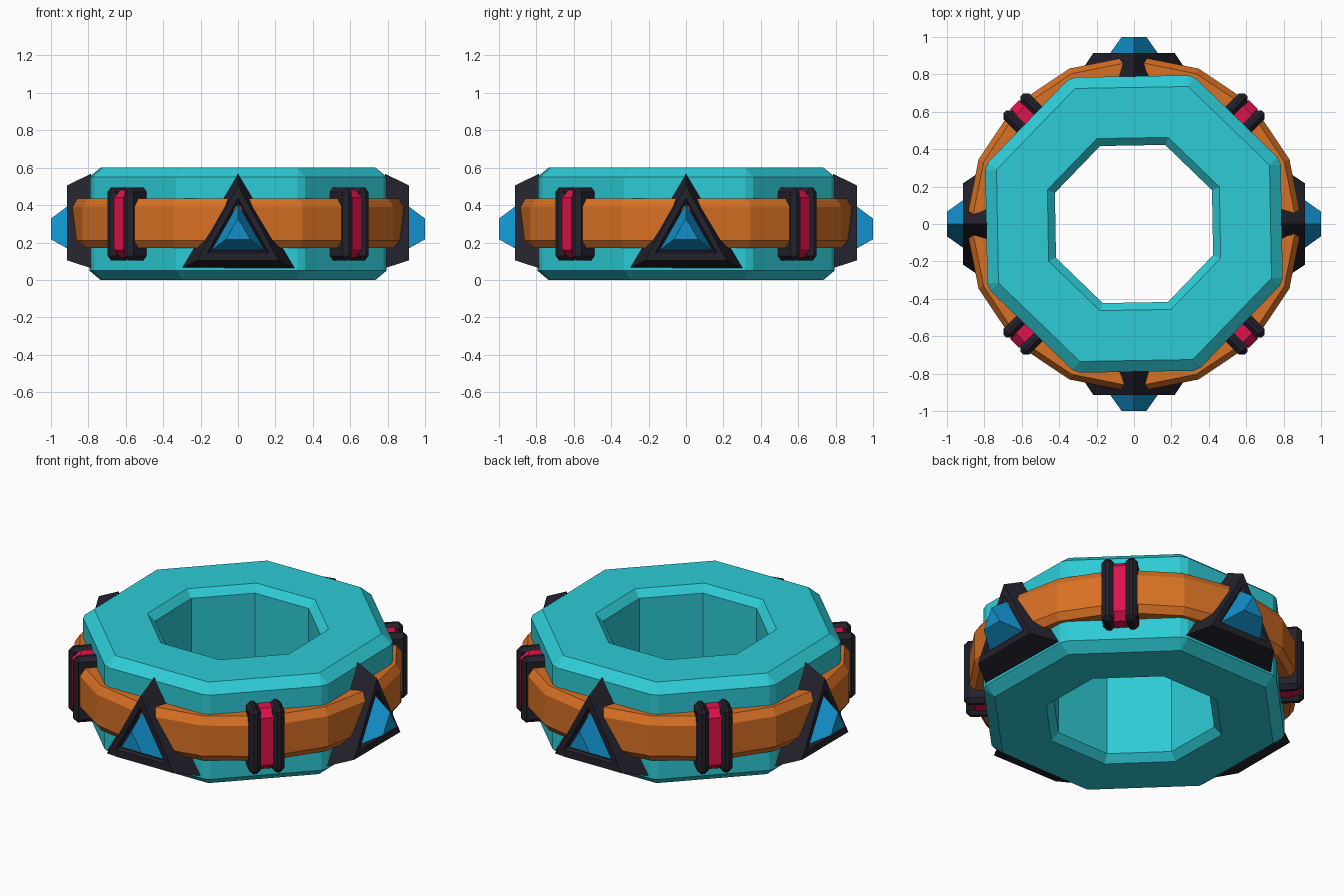
import bpy, bmesh, math
from mathutils import Vector, Matrix

if "Cube" in bpy.data.objects:
    bpy.data.objects.remove(bpy.data.objects["Cube"])


def material(name, rgb):
    m = bpy.data.materials.new(name)
    m.diffuse_color = (*rgb, 1)
    m.use_nodes = True
    m.node_tree.nodes["Principled BSDF"].inputs["Base Color"].default_value = m.diffuse_color
    return m


TEAL = material("teal", (0.027, 0.60, 0.67))
ORANGE = material("orange", (0.69, 0.165, 0.018))
DARK = material("charcoal", (0.017, 0.016, 0.026))
RED = material("crimson", (0.73, 0.006, 0.07))
BLUE = material("blue", (0.006, 0.28, 0.60))


def finish(bm, name, mat, turn=0):
    bmesh.ops.remove_doubles(bm, verts=bm.verts, dist=1e-4)
    bmesh.ops.recalc_face_normals(bm, faces=bm.faces)
    bm.transform(Matrix.Rotation(turn, 4, 'Z'))
    me = bpy.data.meshes.new(name)
    bm.to_mesh(me)
    bm.free()
    me.materials.append(mat)
    ob = bpy.data.objects.new(name, me)
    bpy.context.collection.objects.link(ob)
    return ob


def loft(name, rings, mat, turn=0, wrap=False):
    """Skin a series of equal-length point rings; wrap makes a tube, otherwise cap the ends."""
    bm = bmesh.new()
    vs = [[bm.verts.new(p) for p in ring] for ring in rings]
    n = len(vs[0])
    pairs = list(zip(vs, vs[1:])) + ([(vs[-1], vs[0])] if wrap else [])
    for a, b in pairs:
        for i in range(n):
            j = (i + 1) % n
            bm.faces.new((a[i], a[j], b[j], b[i]))
    if not wrap:
        bm.faces.new(vs[0])
        bm.faces.new(vs[-1])
    return finish(bm, name, mat, turn)


def octagon(apothem, z, cut=0):
    """Octagon with each corner split in two, cut back along the sides."""
    half = apothem * math.tan(math.pi / 8) - cut
    pts = []
    for k in range(8):
        rot = Matrix.Rotation(k * math.pi / 4, 3, 'Z')
        pts += [rot @ Vector((apothem, s * half, z)) for s in (-1, 1)]
    return pts


def circle16(r, z):
    return [(r * math.cos(k * math.pi / 8), r * math.sin(k * math.pi / 8), z) for k in range(16)]


def triangle(half, base, apex, r):
    return [(r, -half, base), (r, half, base), (r, 0, apex)]


# Octagonal ring body with chamfered rims
loft("ring_body", [octagon(0.73, 0), octagon(0.79, 0.05, 0.024), octagon(0.79, 0.55, 0.024),
                   octagon(0.73, 0.6), octagon(0.46, 0.6), octagon(0.42, 0.56),
                   octagon(0.42, 0.04), octagon(0.46, 0)], TEAL, math.radians(1), True)

# Band around the outside
loft("outer_band", [circle16(0.80, 0.17), circle16(0.87, 0.17), circle16(0.9, 0.21),
                    circle16(0.9, 0.39), circle16(0.87, 0.435), circle16(0.80, 0.435)],
     ORANGE, 0, True)

for k in range(4):
    # Triangular mount with shallow recess, and its gem
    a = k * math.pi / 2
    loft(f"triangle_mount_{k}", [triangle(0.303, 0.063, 0.568, 0.785),
                                 triangle(0.217, 0.105, 0.505, 0.915),
                                 triangle(0.165, 0.145, 0.437, 0.915),
                                 triangle(0.15, 0.154, 0.417, 0.895)], DARK, a)
    loft(f"gem_{k}", [triangle(0.144, 0.156, 0.41, 0.89),
                      triangle(0.066, 0.217, 0.328, 1.0)], BLUE, a)

    # Clamp: two bevelled plates either side of a strap
    b = a + math.pi / 4
    for side in (-1, 1):
        bm = bmesh.new()
        bmesh.ops.create_cube(bm, size=1)
        bm.transform(Matrix.Translation((0.84, side * 0.064, 0.3))
                     @ Matrix.Diagonal((0.145, 0.066, 0.39, 1)))
        outer = [e for e in bm.edges if max(v.co.x for v in e.verts) > 0.9]
        bmesh.ops.bevel(bm, geom=outer, offset=0.024, segments=1, affect='EDGES')
        finish(bm, f"clamp_plate_{k}_{'left' if side < 0 else 'right'}", DARK, b)
    section = [(0.77, 0.12), (0.86, 0.12), (0.902, 0.16),
               (0.902, 0.44), (0.86, 0.48), (0.77, 0.48)]
    loft(f"clamp_strap_{k}", [[(r, t, z) for r, z in section] for t in (-0.035, 0.035)], RED, b)
